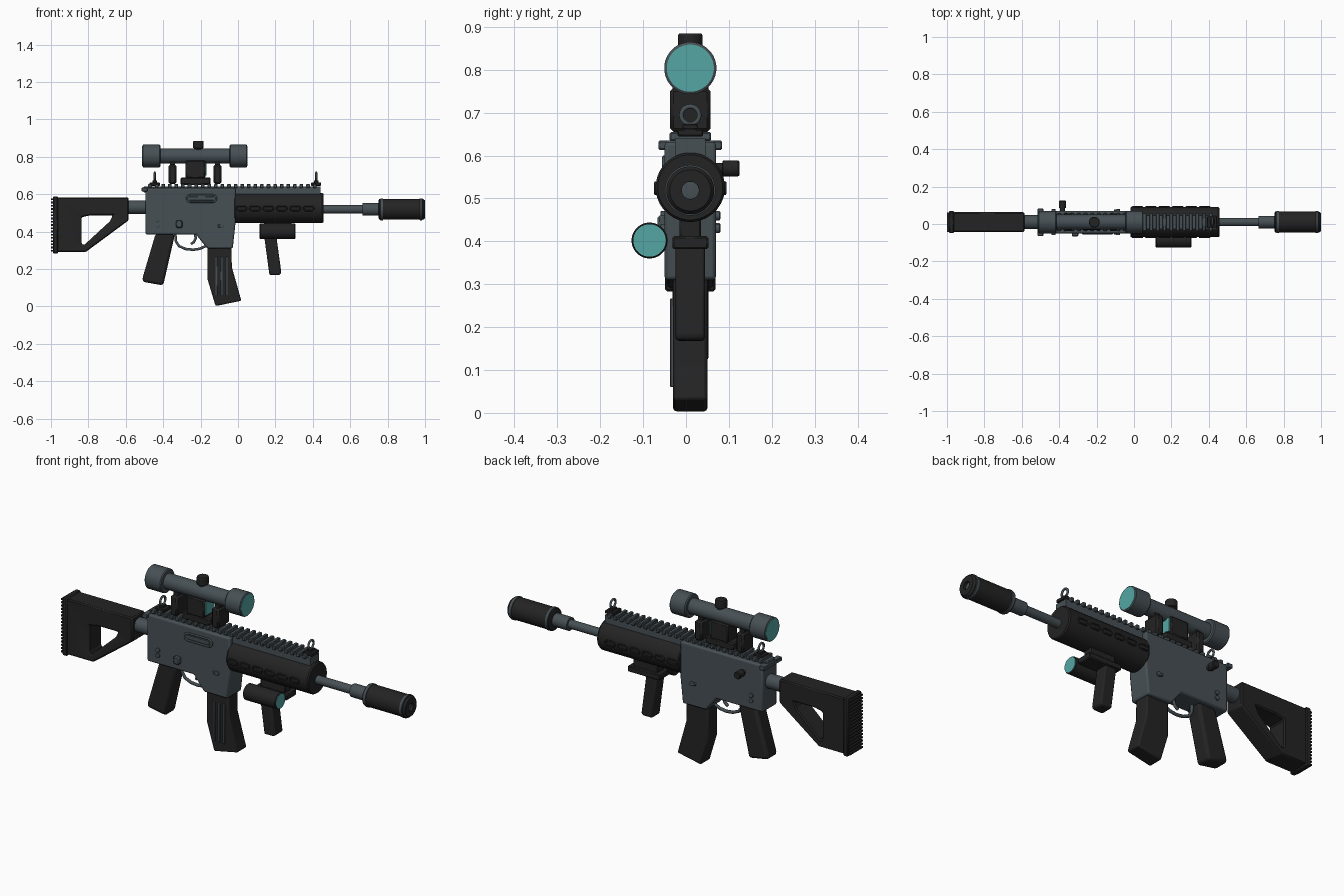
import bpy, bmesh, math
from mathutils import Vector, Matrix

if "Cube" in bpy.data.objects:
    bpy.data.objects.remove(bpy.data.objects["Cube"])

C = 0.01  # y of the centre plane


def material(name, rgb):
    m = bpy.data.materials.new(name)
    m.diffuse_color = (*rgb, 1)
    m.use_nodes = True
    m.node_tree.nodes["Principled BSDF"].inputs["Base Color"].default_value = m.diffuse_color
    return m


SLATE = material("slate grey", (0.062, 0.080, 0.090))
BLACK = material("matte black", (0.017, 0.017, 0.017))
TEAL = material("teal glass", (0.09, 0.38, 0.37))


def finish(name, bm, mat, bevel=0, segs=2):
    bmesh.ops.recalc_face_normals(bm, faces=bm.faces)
    me = bpy.data.meshes.new(name)
    bm.to_mesh(me)
    bm.free()
    me.materials.append(mat)
    ob = bpy.data.objects.new(name, me)
    bpy.context.collection.objects.link(ob)
    if bevel:
        b = ob.modifiers.new("bevel", 'BEVEL')
        b.width, b.segments, b.limit_method = bevel, segs, 'ANGLE'
        b.angle_limit = math.radians(30)
    return ob


def prism(name, pts, y0, y1, mat, bevel=0):
    """Side profile (x, z) pushed from y0 to y1."""
    bm = bmesh.new()
    f = bm.faces.new([bm.verts.new((x, y0, z)) for x, z in pts])
    r = bmesh.ops.extrude_face_region(bm, geom=[f])
    bmesh.ops.translate(bm, vec=(0, y1 - y0, 0),
                        verts=[v for v in r['geom'] if isinstance(v, bmesh.types.BMVert)])
    return finish(name, bm, mat, bevel)


def boxes(name, spans, mat, bevel=0):
    """Several boxes in one object, each (x0, x1, y0, y1, z0, z1)."""
    bm = bmesh.new()
    for x0, x1, y0, y1, z0, z1 in spans:
        m = Matrix.Translation(((x0 + x1) / 2, (y0 + y1) / 2, (z0 + z1) / 2)) @ \
            Matrix.Diagonal((x1 - x0, y1 - y0, z1 - z0, 1))
        bmesh.ops.create_cube(bm, size=1, matrix=m)
    return finish(name, bm, mat, bevel, 1)


def lathe(name, profile, centre, mat, axis='X', n=32):
    """Turned part: (distance, radius) pairs along an axis through centre."""
    bm = bmesh.new()
    rings = []
    for t, r in profile:
        ring = []
        for i in range(n):
            a = 2 * math.pi * (i + .5) / n
            u, v = r * math.cos(a), r * math.sin(a)
            p = {'X': (t, u, v), 'Y': (u, t, v), 'Z': (u, v, t)}[axis]
            ring.append(bm.verts.new(Vector(p) + Vector(centre)))
        rings.append(ring)
    for a, b in zip(rings, rings[1:]):
        for i in range(n):
            bm.faces.new((a[i], a[(i + 1) % n], b[(i + 1) % n], b[i]))
    bm.faces.new(rings[0])
    bm.faces.new(rings[-1])
    return finish(name, bm, mat)


def wire(name, paths, radius, mat, closed=False):
    """Round bars following 3D paths."""
    cu = bpy.data.curves.new(name, 'CURVE')
    cu.dimensions, cu.bevel_depth, cu.bevel_resolution = '3D', radius, 1
    cu.use_fill_caps = True
    for pts in paths:
        s = cu.splines.new('POLY')
        s.points.add(len(pts) - 1)
        for p, q in zip(s.points, pts):
            p.co = (*q, 1)
        s.use_cyclic_u = closed
    cu.materials.append(mat)
    ob = bpy.data.objects.new(name, cu)
    bpy.context.collection.objects.link(ob)
    return ob


def capsule(cx, cz, w, h, y):
    r = h / 2
    pts = []
    for i in range(12):
        a = -math.pi / 2 + math.pi * (i if i < 6 else i - 1) / 5
        sx = (w / 2 - r) * (1 if i < 6 else -1)
        pts.append((cx + sx + r * math.cos(a), y, cz + r * math.sin(a)))
    return pts


# Stock with triangular opening, butt pad and ridges
stock = prism("stock", [(-.97, .583), (-.585, .583), (-.585, .46), (-.815, .29), (-.97, .29)],
              C - .053, C + .053, BLACK)
hole = prism("stock_hole_cutter", [(-.837, .476), (-.79, .487), (-.67, .487), (-.685, .455),
                                   (-.825, .326), (-.837, .335)], -.3, .3, BLACK)
hole.hide_render = hole.hide_viewport = True
cut = stock.modifiers.new("hole", 'BOOLEAN')
cut.object, cut.solver = hole, 'EXACT'
bev = stock.modifiers.new("bevel", 'BEVEL')
bev.width, bev.segments, bev.limit_method = .006, 1, 'ANGLE'
boxes("butt_pad", [(-.99, -.962, C - .059, C + .059, .283, .588)], BLACK, .005)
boxes("butt_pad_ridges", [(-1.0, -.985, C - .052, C + .052, .293 + i * .0172, .302 + i * .0172)
                          for i in range(17)], BLACK)
lathe("buffer_tube", [(-.60, .037), (-.48, .037)], (0, C, .53), SLATE)

# Receiver with magazine well
prism("receiver", [(-.495, .632), (-.013, .632), (-.013, .45), (-.028, .31), (-.165, .31),
                   (-.225, .385), (-.495, .385)], C - .06, C + .06, SLATE, .008)
boxes("charging_handle", [(-.515, -.485, C - .074, C + .074, .613, .635),
                          (-.505, -.40, C - .03, C + .03, .61, .64)], SLATE, .003)
lathe("bolt_knob", [(.06, .013), (.085, .013), (.086, .019), (.121, .019), (.125, .016)],
      (-.383, 0, .57), BLACK, 'Y', 20)

# Ejection port and controls
wire("ejection_port_frame", [capsule(-.195, .577, .16, .038, C - .061)], .005, SLATE, True)
boxes("ejection_cover", [(-.26, -.13, C - .064, C - .055, .566, .588)], SLATE, .002)
boxes("magazine_release", [(-.332, -.298, C - .077, C - .055, .42, .46)], SLATE, .005)
for side in (-1, 1):
    tag = "front" if side < 0 else "back"
    for i, (x, z) in enumerate([(-.43, .46), (-.43, .432), (-.085, .43)]):
        lathe(f"pin_{tag}_{i}", [(side * .05, .011), (side * .068, .011), (side * .07, .008)],
              (x, C, z), SLATE, 'Y', 16)
    boxes(f"selector_{tag}", [(-.108, -.085, C + min(side * .067, side * .055),
                               C + max(side * .067, side * .055), .422, .438)], SLATE, .003)

# Trigger and its guard
wire("trigger_guard", [[(-.335, C, .39), (-.333, C, .35), (-.315, C, .322), (-.28, C, .307),
                        (-.24, C, .303), (-.205, C, .308), (-.16, C, .328)]], .008, SLATE)
wire("trigger", [[(-.23, C, .39), (-.226, C, .365), (-.235, C, .345), (-.252, C, .333)]],
     .008, SLATE)

# Pistol grip and magazine
prism("pistol_grip", [(-.44, .39), (-.34, .39), (-.343, .36), (-.40, .112), (-.512, .132),
                      (-.508, .16)], C - .042, C + .042, BLACK, .014)
prism("magazine", [(-.163, .33), (-.035, .33), (-.033, .21), (.018, .03), (-.12, .002),
                   (-.163, .145)], C - .04, C + .04, BLACK, .008)
boxes("magazine_ribs", [(x - .006, x + .006, C - .047, C - .035, .06, .267)
                        for x in (-.115, -.088, -.061)], SLATE, .002)

# Handguard with raised vent frames
lathe("handguard", [(-.02, .077), (-.015, .081), (.45, .081), (.457, .076)], (0, C, .526), BLACK)
wire("handguard_vents", [capsule(.018 + i * .072, .524, .055, .024, C + s * .081)
                         for i in range(6) for s in (-1, 1)], .004, BLACK, True)

# Top rail
boxes("top_rail", [(-.495, .44, C - .036, C + .036, .60, .641)], SLATE)
boxes("rail_teeth", [(-.48 + i * .0352, -.461 + i * .0352, C - .048, C + .048, .634, .655)
                     for i in range(26)], SLATE, .003)

# Barrel and suppressor
lathe("barrel", [(.44, .022), (.665, .022), (.665, .034), (.752, .034)], (0, C, .519), SLATE)
lathe("suppressor", [(.75, .045), (.755, .056), (.99, .056), (1.0, .048), (1.0, .02), (.97, .02)],
      (0, C, .519), BLACK)
for i, x in enumerate((.768, .978)):
    lathe(f"suppressor_ring_{i}", [(x - .008, .055), (x - .006, .059), (x + .006, .059),
                                   (x + .008, .055)], (0, C, .519), SLATE)

# Iron sights
for tag, x in (("rear", -.445), ("front", .418)):
    boxes(f"{tag}_sight_base", [(x - .027, x + .027, C - .03, C + .03, .645, .662),
                                (x - .012, x + .012, C - .018, C + .018, .66, .674)], BLACK, .003)
    wire(f"{tag}_sight_ring", [[(x, C + .021 * math.cos(a * math.pi / 10),
                                 .694 + .021 * math.sin(a * math.pi / 10)) for a in range(20)]],
         .006, SLATE, True)

# Telescopic sight
Z = .804
lathe("scope_body", [(-.51, .056), (-.507, .061), (-.42, .061), (-.415, .056), (-.415, .04),
                     (-.045, .04), (-.045, .056), (-.04, .061), (.045, .061), (.048, .056)],
      (0, C, Z), SLATE)
for tag, x in (("rear", -.512), ("front", .046)):
    lathe(f"scope_lens_{tag}", [(x, .055), (x + .004, .055)], (0, C, Z), TEAL)
lathe("scope_turret", [(.83, .022), (.845, .022), (.847, .029), (.88, .029), (.885, .026)],
      (-.212, C, 0), BLACK, 'Z', 24)
boxes("scope_mounts", [(x - .021, x + .021, C - .047, C + .047, .655, .758)
                       for x in (-.35, -.109)], BLACK, .008)
boxes("scope_mount_saddles", [(x - .014, x + .014, C - .025, C + .025, .74, .78)
                              for x in (-.35, -.109)], BLACK)

# Compact reflex sight below the scope
boxes("reflex_sight", [(-.307, -.147, C - .04, C + .04, .65, .69),
                       (-.28, -.175, C - .042, C + .042, .685, .78)], BLACK, .006)
boxes("reflex_lens", [(-.176, -.169, C - .034, C + .034, .70, .77)], TEAL)

# Foregrip and side light
boxes("foregrip_mount", [(.118, .305, C - .042, C + .042, .382, .412),
                         (.14, .285, C - .025, C + .025, .40, .46)], BLACK, .004)
prism("foregrip", [(.138, .39), (.203, .39), (.232, .178), (.222, .168), (.168, .168)],
      C - .034, C + .034, BLACK, .008)
lathe("side_light", [(.115, .038), (.119, .042), (.302, .042), (.306, .039)],
      (0, -.085, .402), BLACK)
lathe("side_light_lens", [(.304, .038), (.308, .038)], (0, -.085, .402), TEAL)

# Smooth the round parts, keep hard edges
bpy.ops.object.select_all(action='DESELECT')
for ob in bpy.context.scene.objects:
    if ob.type == 'MESH' and not ob.hide_render:
        ob.select_set(True)
        bpy.context.view_layer.objects.active = ob
bpy.ops.object.shade_smooth_by_angle(angle=math.radians(30))
